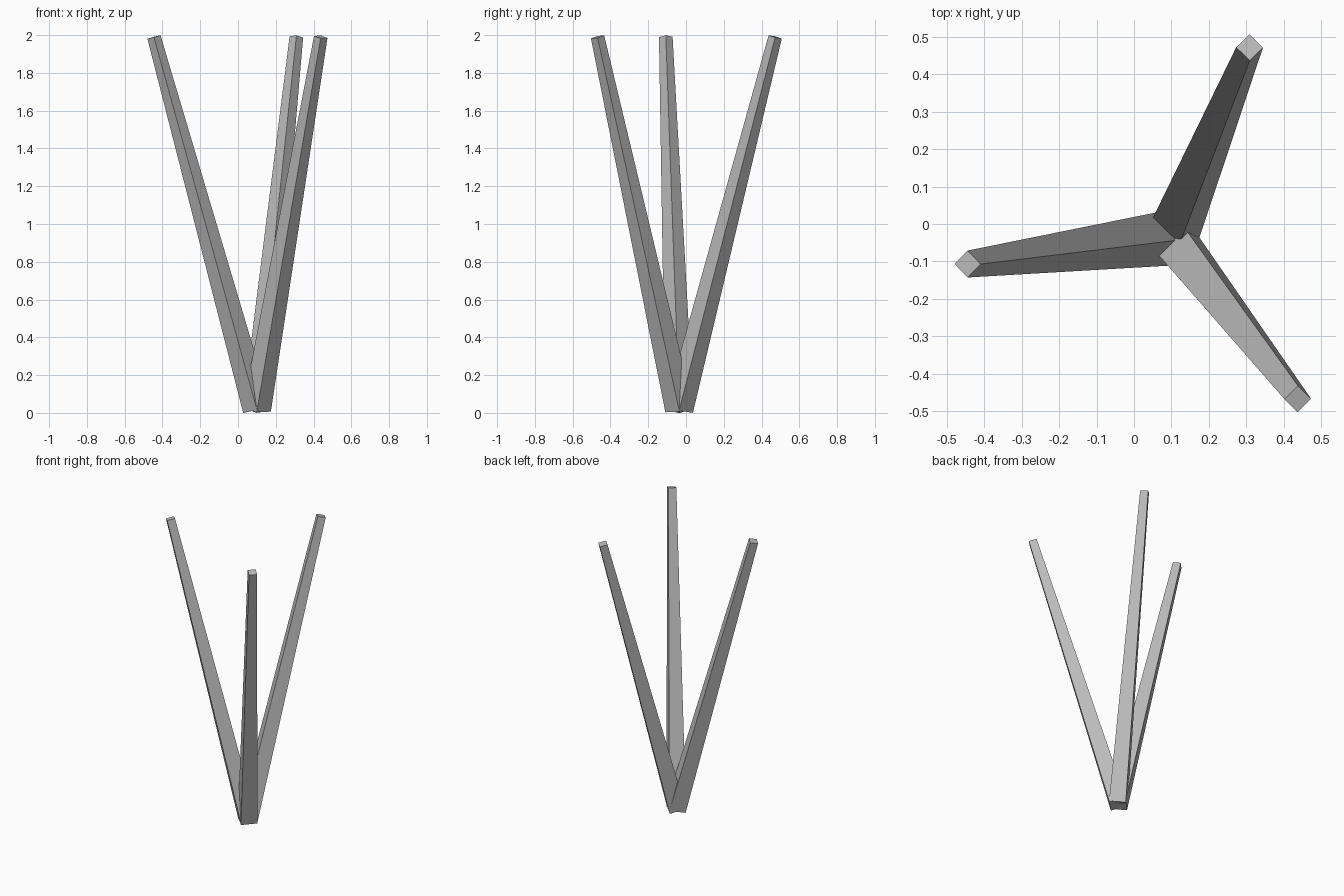
import bpy, bmesh
from mathutils import Vector, Matrix

if "Cube" in bpy.data.objects:
    bpy.data.objects.remove(bpy.data.objects["Cube"])

# one plain grey for everything
grey = bpy.data.materials.new("grey")
grey.diffuse_color = (0.5, 0.5, 0.5, 1)
grey.use_nodes = True
grey.node_tree.nodes["Principled BSDF"].inputs["Base Color"].default_value = grey.diffuse_color

FOOT = Vector((0.1, -0.036, 0.019))   # common point where the poles meet


def tapered_pole(name, tip, r_foot=0.075, r_tip=0.036):
    """Square pole from FOOT to tip, capped square to its axis."""
    axis = Vector(tip) - FOOT
    bm = bmesh.new()
    bmesh.ops.create_cone(bm, cap_ends=True, segments=4, radius1=r_foot,
                          radius2=r_tip, depth=axis.length)
    bmesh.ops.translate(bm, verts=bm.verts, vec=(0, 0, axis.length / 2))
    turn = Vector((0, 0, 1)).rotation_difference(axis).to_matrix().to_4x4()
    bm.transform(Matrix.Translation(FOOT) @ turn)
    mesh = bpy.data.meshes.new(name)
    bm.to_mesh(mesh)
    bm.free()
    mesh.materials.append(grey)
    obj = bpy.data.objects.new(name, mesh)
    bpy.context.collection.objects.link(obj)


# three poles fanning out from the foot
tapered_pole("left_pole", (-0.445, -0.107, 1.99))
tapered_pole("back_pole", (0.309, 0.472, 1.99))
tapered_pole("front_pole", (0.438, -0.468, 1.99))
